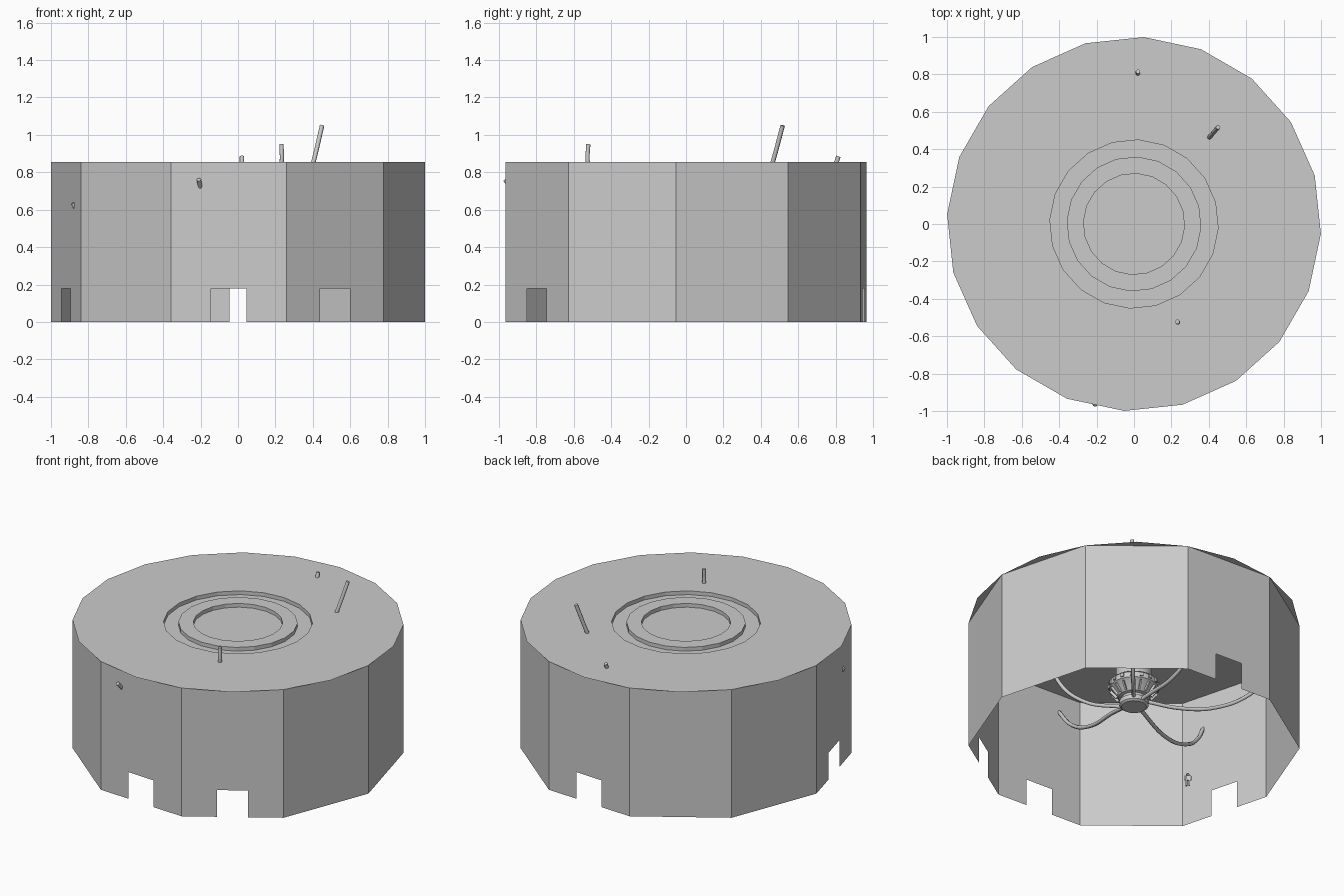
import bpy, bmesh
from math import sin, cos, radians

if "Cube" in bpy.data.objects:
    bpy.data.objects.remove(bpy.data.objects["Cube"])

TOP = 0.855


def mesh_object(name, bm, smooth=False):
    me = bpy.data.meshes.new(name)
    bm.to_mesh(me)
    bm.free()
    ob = bpy.data.objects.new(name, me)
    bpy.context.collection.objects.link(ob)
    if smooth:
        bpy.context.view_layer.objects.active = ob
        ob.select_set(True)
        bpy.ops.object.shade_smooth_by_angle(angle=radians(35))
        ob.select_set(False)
    return ob


def lathe(name, profile, sides, start=0.0, smooth=False, at=(0, 0)):
    """Revolve (radius, z) points round z; radius 0 closes to a point."""
    bm = bmesh.new()
    rings = []
    for r, z in profile:
        if r == 0:
            rings.append([bm.verts.new((at[0], at[1], z))] * sides)
        else:
            rings.append([bm.verts.new((at[0] + r * cos(radians(start + 360 * i / sides)),
                                        at[1] + r * sin(radians(start + 360 * i / sides)), z))
                          for i in range(sides)])
    for a, b in zip(rings, rings[1:]):
        for i in range(sides):
            j = (i + 1) % sides
            quad = list(dict.fromkeys((a[i], a[j], b[j], b[i])))
            bm.faces.new(quad)
    bmesh.ops.recalc_face_normals(bm, faces=bm.faces)
    return mesh_object(name, bm, smooth)


def box(name, center, size, angle=0.0):
    bm = bmesh.new()
    bmesh.ops.create_cube(bm, size=1)
    for v in bm.verts:
        v.co = (v.co.x * size[0], v.co.y * size[1], v.co.z * size[2])
    ob = mesh_object(name, bm)
    ob.location = center
    ob.rotation_euler.z = radians(angle)
    return ob


# Ten-sided wall, four of its panels notched with a doorway
bm = bmesh.new()
door_w, door_h = 0.19, 0.178
half = sin(radians(18))
apothem = cos(radians(18))
for k in range(10):
    mid = 15 + 36 * k
    a = radians(mid)
    outline = [(-half, 0), (half, 0), (half, TOP), (-half, TOP)]
    if mid in (87, 195, 267, 303):
        d = door_w / 2
        outline[1:1] = [(-d, 0), (-d, door_h), (d, door_h), (d, 0)]
    bm.faces.new([bm.verts.new((apothem * cos(a) - s * sin(a),
                                apothem * sin(a) + s * cos(a), z)) for s, z in outline])
bmesh.ops.remove_doubles(bm, verts=bm.verts, dist=1e-4)
mesh_object("wall", bm)

# Twenty-sided ceiling with a stepped round medallion
low = TOP - 0.025
lathe("ceiling", [(1, TOP), (0.45, TOP), (0.45, low), (0.36, low), (0.36, TOP),
                  (0.27, TOP), (0.27, low), (0, low)], 20, -3)

# Hanging hub
lathe("hub", [(0.11, low), (0.11, 0.46), (0.135, 0.455), (0.15, 0.44), (0.15, 0.405),
              (0.135, 0.395), (0.095, 0.345), (0.075, 0.34), (0.075, 0.325),
              (0.088, 0.318), (0.088, 0.29), (0.075, 0.28), (0, 0.28)], 24, smooth=True)

# Radial ribs and small studs on the hub
for i in range(16):
    t = radians(360 * i / 16)
    rib = box(f"hub_rib_{i}", (0.122 * cos(t), 0.122 * sin(t), 0.372),
              (0.06, 0.01, 0.022), 360 * i / 16)
    rib.rotation_euler.y = radians(-50)
    box(f"hub_stud_{i}", (0.15 * cos(t), 0.15 * sin(t), 0.425), (0.014, 0.02, 0.022), 360 * i / 16)

# Curved arms: compass angle, then (radius, z) points; most tips pierce the shell
ARMS = [
    (49, [(0.08, 0.31), (0.28, 0.34), (0.48, 0.53), (0.615, 0.855), (0.685, 1.05)]),
    (88.5, [(0.08, 0.30), (0.42, 0.33), (0.66, 0.50), (0.805, 0.855), (0.815, 0.885)]),
    (157, [(0.08, 0.33), (0.30, 0.32), (0.51, 0.36), (0.73, 0.49), (0.86, 0.66)]),
    (204.5, [(0.08, 0.31), (0.43, 0.30), (0.75, 0.41), (0.90, 0.53), (0.97, 0.635)]),
    (257.8, [(0.08, 0.33), (0.28, 0.38), (0.55, 0.43), (0.80, 0.56), (0.99, 0.76)]),
    (294, [(0.08, 0.30), (0.33, 0.40), (0.51, 0.59), (0.575, 0.855), (0.572, 0.95)]),
]
for n, (angle, pts) in enumerate(ARMS):
    cu = bpy.data.curves.new(f"arm_{n}", 'CURVE')
    cu.dimensions = '3D'
    cu.bevel_depth = 0.012
    cu.bevel_resolution = 2
    cu.resolution_u = 8
    cu.use_fill_caps = True
    sp = cu.splines.new('BEZIER')
    sp.bezier_points.add(len(pts) - 1)
    for bp, (r, z) in zip(sp.bezier_points, pts):
        bp.co = (r * cos(radians(angle)), r * sin(radians(angle)), z)
        bp.handle_left_type = bp.handle_right_type = 'AUTO'
    bpy.context.collection.objects.link(bpy.data.objects.new(f"arm_{n}", cu))

# Tiny standing figure on the floor
fx, fy = -0.55, -0.15
for side in (-1, 1):
    box("figure_leg", (fx - side * 0.006, fy + side * 0.006, 0.02), (0.01, 0.01, 0.04), 45)
    box("figure_limb", (fx - side * 0.013, fy + side * 0.011, 0.053), (0.008, 0.008, 0.03), 45)
box("figure_body", (fx, fy, 0.053), (0.014, 0.024, 0.03), 50)
lathe("figure_head", [(0, 0.068), (0.009, 0.071), (0.011, 0.078), (0.008, 0.086), (0, 0.088)],
      8, at=(fx, fy))
